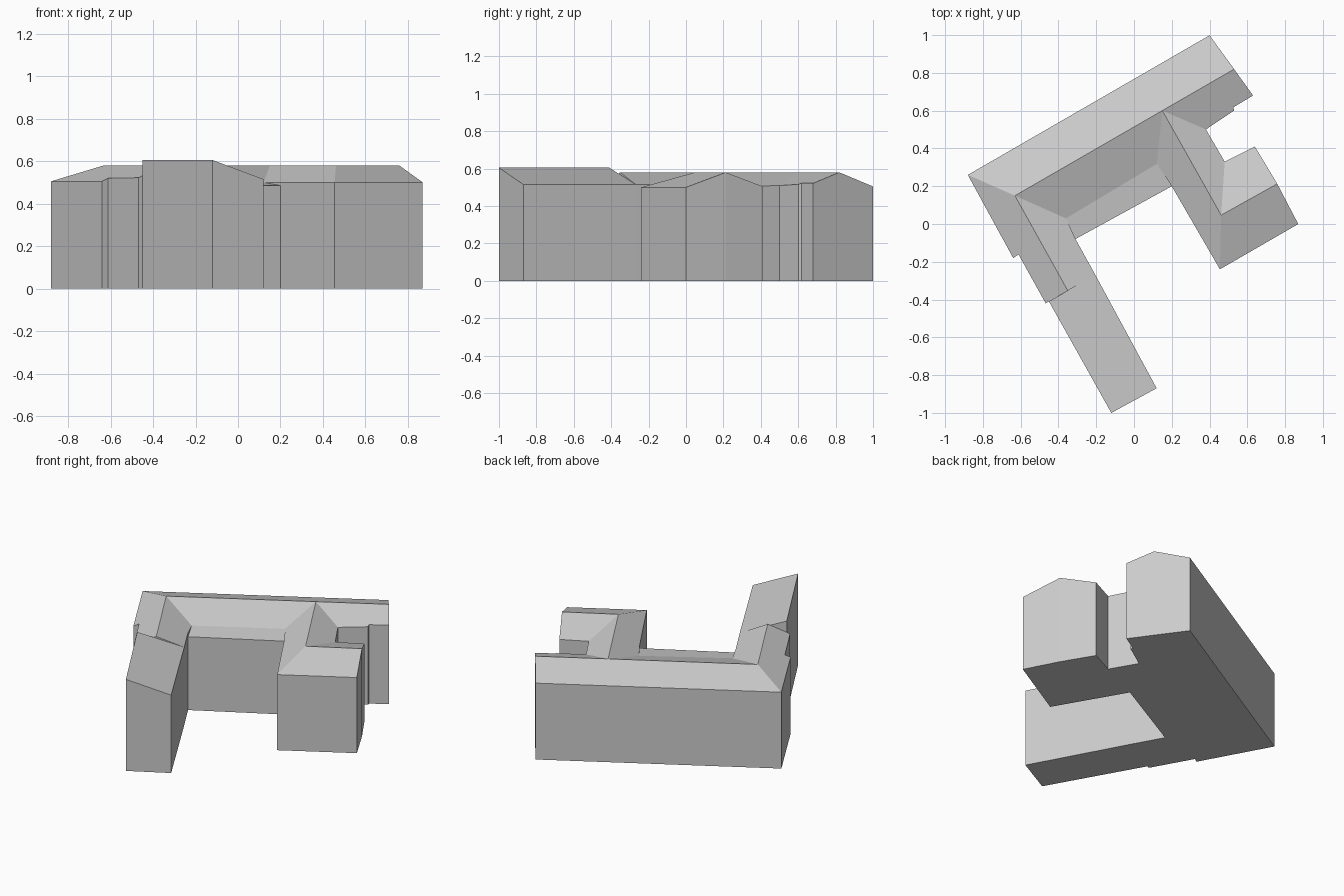
import bpy, bmesh, math
from mathutils import Matrix

default = bpy.data.objects.get("Cube")
if default:
    bpy.data.objects.remove(default)

RIDGE, EAVE, LOW, HIGH = 0.58, 0.505, 0.485, 0.605

stone = bpy.data.materials.new("plain_grey")
stone.use_nodes = True
grey = (0.6, 0.6, 0.6, 1.0)
stone.diffuse_color = grey
stone.node_tree.nodes["Principled BSDF"].inputs["Base Color"].default_value = grey

# The building's own axes are turned against the world axes
TURN = Matrix.Rotation(math.radians(30), 4, "Z")


def roofed_block(name, points, facets):
    """Join roof facets, then drop their outline to the ground as a closed solid."""
    bm = bmesh.new()
    verts = {key: bm.verts.new(co) for key, co in points.items()}
    faces = [bm.faces.new([verts[key] for key in facet.split()]) for facet in facets]
    result = bmesh.ops.extrude_face_region(bm, geom=faces, use_keep_orig=True)
    for item in result["geom"]:
        if isinstance(item, bmesh.types.BMVert):
            item.co.z = 0
    bmesh.ops.recalc_face_normals(bm, faces=bm.faces)
    bm.transform(TURN)
    mesh = bpy.data.meshes.new(name)
    bm.to_mesh(mesh)
    bm.free()
    mesh.materials.append(stone)
    obj = bpy.data.objects.new(name, mesh)
    bpy.context.collection.objects.link(obj)
    return obj


# Main range with its two ridged wings
house = {
    # long back range
    "back_left": (-0.632, 0.665, EAVE),
    "back_right": (0.846, 0.665, EAVE),
    "gable_top": (0.869, 0.445, RIDGE),
    "gable_low": (0.886, 0.274, 0.522),
    "notch_out": (0.765, 0.272, 0.522),
    "notch_in": (0.759, 0.255, 0.516),
    "ridge_corner": (-0.471, 0.445, RIDGE),
    "ridge_meet": (0.43, 0.445, RIDGE),
    "valley_left": (-0.297, 0.206, 0.503),
    "valley_mid": (0.264, 0.215, 0.5),
    "valley_right": (0.58, 0.243, 0.51),
    # right wing and its stub
    "wing_court": (0.273, 0.073, 0.5),
    "wing_front": (0.274, -0.435, 0.5),
    "stub_front": (0.753, -0.435, 0.5),
    "stub_top": (0.763, -0.195, RIDGE),
    "stub_back": (0.759, 0.035, EAVE),
    "stub_inner": (0.581, 0.046, EAVE),
    "wing_top": (0.423, -0.19, RIDGE),
    # left wing
    "left_court": (-0.308, 0.086, 0.512),
    "left_inner": (-0.312, -0.13, 0.515),
    "left_top": (-0.48, -0.13, RIDGE),
    "left_outer": (-0.615, -0.13, 0.522),
    "step_in": (-0.61, 0.166, 0.52),
    "step_out": (-0.644, 0.164, EAVE),
}
roofed_block("main_house", house, [
    "back_left back_right gable_top ridge_meet ridge_corner",
    "ridge_corner ridge_meet valley_mid valley_left",
    "ridge_meet gable_top gable_low notch_out notch_in valley_right",
    "ridge_meet wing_top wing_front wing_court valley_mid",
    "wing_top stub_top stub_front wing_front",
    "wing_top stub_inner stub_back stub_top",
    "ridge_meet valley_right stub_inner wing_top",
    "ridge_corner valley_left left_court left_inner left_top",
    "ridge_corner left_top left_outer step_in step_out back_left",
])

# Low strip along the courtyard, with a shallower roof
roofed_block("courtyard_strip", {
    "a": house["valley_left"],
    "b": house["valley_mid"],
    "c": (0.273, 0.073, LOW),
    "d": (-0.308, 0.086, LOW),
}, ["a b c d"])

# Front wing with a single sloping roof
roofed_block("front_wing", {
    "a": (-0.595, -0.13, HIGH),
    "b": (-0.604, -0.806, HIGH),
    "c": (-0.331, -0.813, 0.515),
    "d": house["left_inner"],
}, ["a b c d"])
